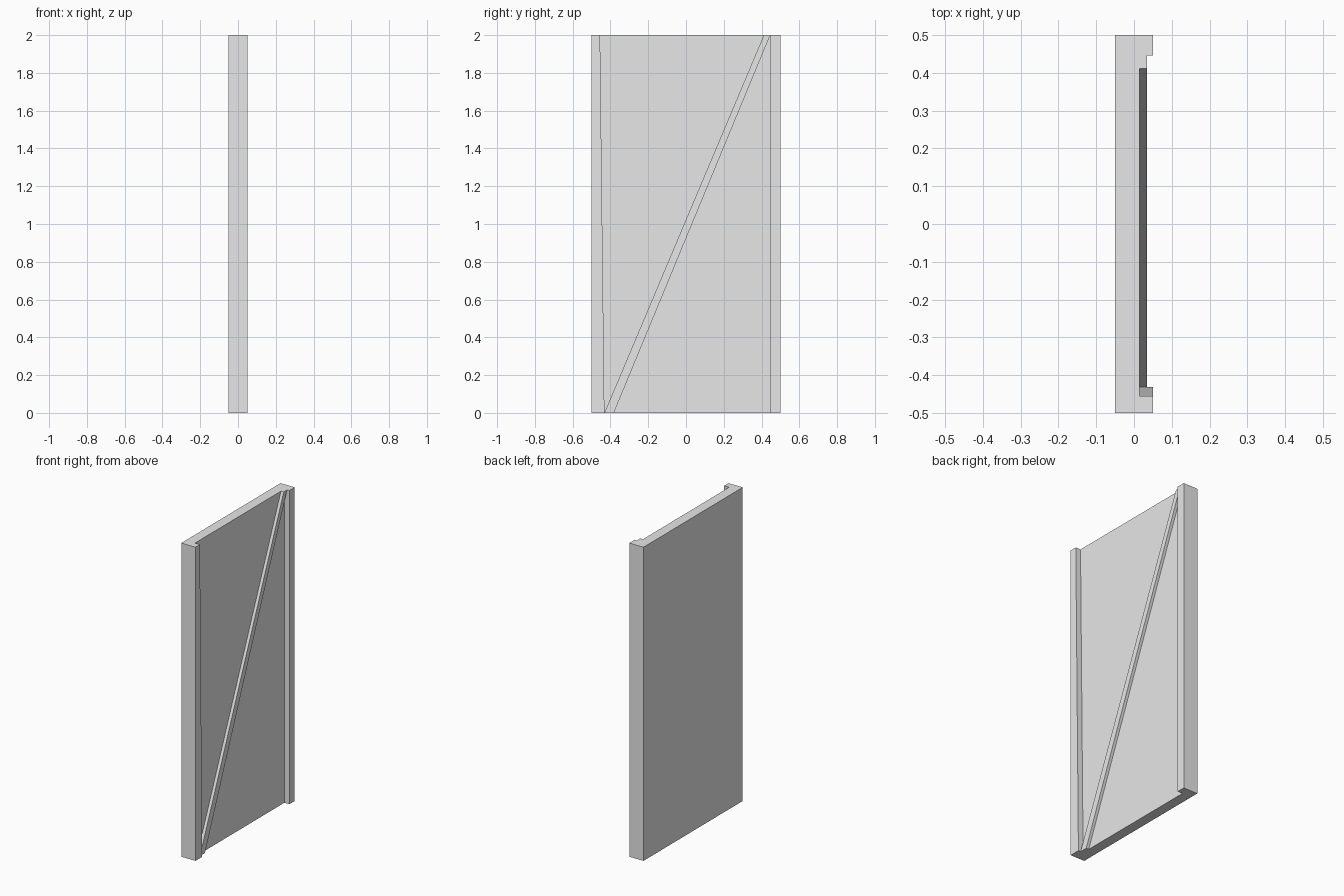
import bpy
import bmesh
from mathutils import Matrix, Vector

cube = bpy.data.objects.get("Cube")
if cube:
    bpy.data.objects.remove(cube, do_unlink=True)

DEPTH, WIDTH, HEIGHT = 0.1, 1.0, 2.0
PANEL_X, BRACE_X, STILE_X = 0.015, 0.034, DEPTH / 2

grey = bpy.data.materials.new("light_grey")
grey.use_nodes = True
grey.diffuse_color = (0.8, 0.8, 0.8, 1)
grey.node_tree.nodes["Principled BSDF"].inputs["Base Color"].default_value = (0.8, 0.8, 0.8, 1)

# Plain slab up to the recessed panel face
bm = bmesh.new()
thickness = PANEL_X + DEPTH / 2
centre = Vector((PANEL_X - thickness / 2, 0, HEIGHT / 2))
bmesh.ops.create_cube(bm, size=1, matrix=Matrix.Translation(centre)
                      @ Matrix.Diagonal((thickness, WIDTH, HEIGHT, 1)))


def panel_faces():
    """Faces of the recessed side, ordered along y."""
    bm.normal_update()
    faces = [f for f in bm.faces if f.normal.x > 0.9]
    return sorted(faces, key=lambda f: f.calc_center_median().y)


def score(y_bottom, y_top):
    """Cut a straight line across the panel from the bottom to the top edge."""
    faces = panel_faces()
    edges = {e for f in faces for e in f.edges}
    verts = {v for f in faces for v in f.verts}
    bmesh.ops.bisect_plane(bm, geom=faces + list(edges) + list(verts), dist=0.0005,
                           plane_co=(PANEL_X, y_bottom, 0),
                           plane_no=(0, HEIGHT, y_bottom - y_top))


def raise_face(face, x):
    """Extrude one strip outwards to the given depth."""
    result = bmesh.ops.extrude_face_region(bm, geom=[face])
    for v in result["geom"]:
        if isinstance(v, bmesh.types.BMVert):
            v.co.x = x


# Edges of the tapered stile, the diagonal brace and the straight stile
for line in ((-0.432, -0.455), (-0.432, 0.412), (-0.382, 0.446), (0.446, 0.446)):
    score(*line)

# Raise the two stiles and the brace, leaving the triangles between recessed
strips = panel_faces()
for index, x in ((0, STILE_X), (2, BRACE_X), (4, STILE_X)):
    raise_face(strips[index], x)

bmesh.ops.recalc_face_normals(bm, faces=bm.faces)
mesh = bpy.data.meshes.new("braced_door_panel")
bm.to_mesh(mesh)
bm.free()
mesh.materials.append(grey)
bpy.context.collection.objects.link(bpy.data.objects.new("braced_door_panel", mesh))
